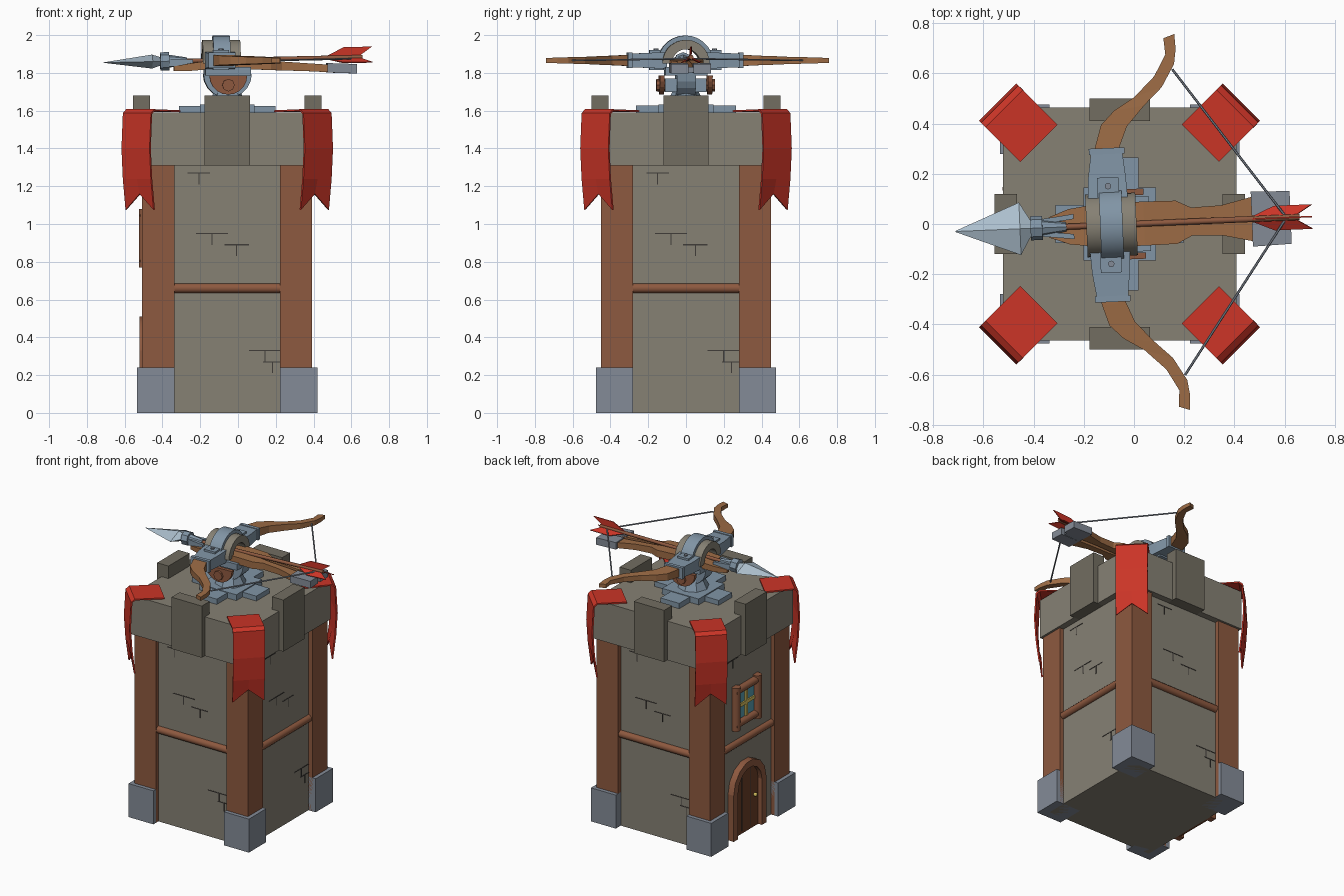
import bpy, bmesh, math
from math import sin, cos, pi
from mathutils import Vector, Matrix

if "Cube" in bpy.data.objects:
    bpy.data.objects.remove(bpy.data.objects["Cube"])

CX = -0.057


def mat(name, r, g, b):
    m = bpy.data.materials.new(name)
    m.diffuse_color = (r, g, b, 1)
    m.use_nodes = True
    m.node_tree.nodes["Principled BSDF"].inputs["Base Color"].default_value = m.diffuse_color
    return m


STONE = mat("stone", .24, .22, .175)
DARK = mat("dark_stone", .17, .155, .12)
CRACK = mat("crack", .05, .045, .04)
WOOD = mat("wood", .27, .10, .05)
BOW = mat("bow_wood", .34, .15, .06)
DOOR = mat("door_wood", .15, .05, .02)
IRON = mat("iron", .23, .26, .31)
STEEL = mat("steel", .22, .30, .38)
TIP = mat("tip_steel", .42, .53, .62)
RED = mat("red", .6, .035, .02)
BLUE = mat("glass", .1, .35, .45)
YELLOW = mat("yellow", .7, .55, .12)


# Skin a stack of equal-length rings, capping both ends
def loft(name, rings, m, smooth=False):
    bm = bmesh.new()
    vs = [[bm.verts.new(p) for p in r] for r in rings]
    n = len(vs[0])
    for a, b in zip(vs, vs[1:]):
        for i in range(n):
            j = (i + 1) % n
            bm.faces.new((a[i], a[j], b[j], b[i]))
    bm.faces.new(vs[0])
    bm.faces.new(vs[-1])
    bmesh.ops.recalc_face_normals(bm, faces=bm.faces)
    me = bpy.data.meshes.new(name)
    bm.to_mesh(me)
    bm.free()
    if smooth:
        for p in me.polygons:
            p.use_smooth = True
        me.set_sharp_from_angle(angle=math.radians(40))
    me.materials.append(m)
    o = bpy.data.objects.new(name, me)
    bpy.context.collection.objects.link(o)
    return o


def box(name, x0, x1, y0, y1, z0, z1, m):
    return loft(name, [[(x0, y0, z), (x1, y0, z), (x1, y1, z), (x0, y1, z)] for z in (z0, z1)], m)


def tube(name, p, q, r, m, r2=None, n=12):
    p, q = Vector(p), Vector(q)
    rot = (q - p).to_track_quat('Z', 'Y')
    ring = lambda c, k: [c + rot @ Vector((k * cos(2 * pi * i / n), k * sin(2 * pi * i / n), 0)) for i in range(n)]
    return loft(name, [ring(p, r), ring(q, r if r2 is None else r2)], m, n > 6)


# Arch with a rectangular section standing in the yz plane
def arch(name, x0, x1, ri, ro, zc, m, n=14, yc=0, sz=1):
    rings = []
    for i in range(n + 1):
        c, s = cos(pi * i / n), sin(pi * i / n) * sz
        rings.append([(x, yc + r * c, zc + r * s) for x, r in ((x0, ri), (x1, ri), (x1, ro), (x0, ro))])
    return loft(name, rings, m, True)


def turn(o, k):
    o.data.transform(Matrix.Translation((CX, 0, 0)) @ Matrix.Rotation(k * pi / 2, 4, 'Z'))
    return o


# Tower walls and cap
box("tower_wall", CX - .42, CX + .42, -.42, .42, 0, 1.4, STONE)
box("tower_cap", CX - .465, CX + .465, -.465, .465, 1.31, 1.59, STONE)

# Short brick joints: (x centre, z, length)
joints = [(-.08, .95, .17), (.05, .89, .13), (.20, .33, .17), (.29 - .05, .27, .1), (-.15, 1.27, .12)]
for k in range(4):
    turn(box("battlement", -.12, .12, -.5, -.41, 1.31, 1.68, DARK), k)
    turn(box("corner_post", .28, .45, -.45, -.28, .002, 1.31, WOOD), k)
    turn(box("post_foot", .28, .477, -.477, -.28, 0, .24, IRON), k)
    turn(tube("cross_beam", (-.3, -.42, .66), (.3, -.42, .66), .026, WOOD), k)
    for x, z, w in joints:
        if k == 3 and z < 1.2:
            continue
        turn(box("brick_joint", x - w / 2, x + w / 2, -.422, -.41, z - .003, z + .003, CRACK), k)
        turn(box("brick_joint_end", x - .003, x + .003, -.422, -.41, z - .06, z, CRACK), k)

    # Draped corner banner with a forked end
    bm = bmesh.new()
    grid = []
    prof = [(.455, 1.597), (.65, 1.603), (.672, 1.585), (.682, 1.4), (.672, 1.24), (.652, 1.075)]
    for i, (d, z) in enumerate(prof):
        grid.append([bm.verts.new((d, u * .105, z + (.085 if i == 5 and u == 0 else 0))) for u in (-1, 0, 1)])
    for a, b in zip(grid, grid[1:]):
        for j in (0, 1):
            bm.faces.new((a[j], b[j], b[j + 1], a[j + 1]))
    bmesh.ops.transform(bm, matrix=Matrix.Rotation(pi / 4, 4, 'Z'), verts=bm.verts)
    me = bpy.data.meshes.new("banner")
    bm.to_mesh(me)
    bm.free()
    me.materials.append(RED)
    banner = bpy.data.objects.new("banner", me)
    bpy.context.collection.objects.link(banner)
    turn(banner, k)
    sol = banner.modifiers.new("thick", 'SOLIDIFY')
    sol.thickness, sol.offset = .01, 0

# Door on the left side
X, Y = CX - .42, .02
outline = [(Y + .15 * cos(pi * i / 10), .33 + .15 * sin(pi * i / 10)) for i in range(11)]
outline = [(Y + .15, 0)] + outline + [(Y - .15, 0)]
loft("door", [[(x, y, z) for y, z in outline] for x in (X + .01, X - .015)], DOOR)
arch("door_arch", X - .045, X, .135, .185, .33, WOOD, 7, Y)
for s in (1, -1):
    box("door_jamb", X - .045, X, Y + s * .16 - .025, Y + s * .16 + .025, 0, .33, WOOD)
    box("plank_gap", X - .017, X, Y + s * .05 - .003, Y + s * .05 + .003, .02, .45, CRACK)
bpy.ops.mesh.primitive_uv_sphere_add(segments=10, ring_count=6, radius=.014, location=(X - .025, Y - .09, .23))
bpy.context.object.name = "door_knob"
bpy.context.object.data.materials.append(YELLOW)

# Window above the door
box("window_glass", X - .01, X + .01, Y - .11, Y + .11, .8, 1.05, BLUE)
box("window_bar_upright", X - .02, X, Y - .012, Y + .012, .8, 1.05, YELLOW)
box("window_bar_level", X - .02, X, Y - .11, Y + .11, .915, .939, YELLOW)
for s in (1, -1):
    tube("window_side", (X - .018, Y + s * .12, .77), (X - .018, Y + s * .12, 1.08), .03, WOOD)
    tube("window_rail", (X - .016, Y - .14, .925 + s * .12), (X - .016, Y + .14, .925 + s * .12), .026, WOOD)

# Iron turntable plate
box("plate_long", CX - .255, CX + .255, -.075, .075, 1.58, 1.625, STEEL)
box("plate_cross", CX - .075, CX + .075, -.265, .265, 1.58, 1.628, STEEL)
box("plate_centre", CX - .145, CX + .145, -.145, .145, 1.58, 1.632, STEEL)

# Everything below is turned slightly as one weapon
before = set(bpy.data.objects)
tube("pedestal", (CX, 0, 1.62), (CX, 0, 1.72), .11, STEEL, .06, 8)
half = lambda r, y, zc, n=10: [(CX + r * cos(pi + pi * i / n), y, zc + r * sin(pi + pi * i / n)) for i in range(n + 1)]
loft("pivot_disc", [half(.128, y, 1.795) for y in (-.05, .05)], STEEL)
box("saddle", CX - .12, CX + .12, -.11, .11, 1.785, 1.83, STEEL)
for s in (1, -1):
    box("pivot_bracket", CX - .045, CX + .045, min(s * .05, s * .11), max(s * .05, s * .11), 1.7, 1.77, STEEL)
    loft("pivot_cheek", [half(.1, s * y, 1.785) for y in (.115, .14)], WOOD)
    tube("pivot_bolt", (CX, s * .1, 1.735), (CX, s * .155, 1.735), .033, WOOD, n=8)

    # Stock rail: x, inner y, outer y, bottom z, top z
    stock = [(-.34, .012, .04, 1.81, 1.835), (-.26, .012, .07, 1.81, 1.85), (-.15, 0, .085, 1.82, 1.865),
             (.04, 0, .088, 1.82, 1.87), (.17, .006, .086, 1.815, 1.865), (.23, .01, .056, 1.813, 1.86),
             (.35, .012, .06, 1.81, 1.852), (.5, .012, .095, 1.803, 1.842)]
    loft("stock_rail", [[(x, s * a, b), (x, s * c, b), (x, s * c, t), (x, s * a, t)] for x, a, c, b, t in stock], BOW)

    # Bow limb: rear and front edge points, thickness
    limb = [(-.15, .28, -.05, .28, .06), (-.14, .32, -.045, .31, .058), (-.115, .4, -.012, .39, .05),
            (-.06, .455, .06, .47, .045), (.022, .505, .133, .54, .038), (.105, .585, .186, .63, .034),
            (.153, .67, .195, .69, .03), (.148, .735, .192, .75, .026)]
    loft("bow_limb", [[(a, s * b, 1.866 - h / 2), (c, s * d, 1.866 - h / 2), (c, s * d, 1.866 + h / 2),
                       (a, s * b, 1.866 + h / 2)] for a, b, c, d, h in limb], BOW)
    sock = [(.1, -.18, -.02, .045), (.19, -.175, -.025, .04), (.29, -.16, -.035, .036)]
    loft("limb_socket", [[(a, s * y, 1.866 - h), (b, s * y, 1.866 - h), (b, s * y, 1.866 + h), (a, s * y, 1.866 + h)]
                         for y, a, b, h in sock], STEEL)
    y0, y1 = sorted((s * .283, s * .307))
    box("socket_rim", -.168, -.026, y0, y1, 1.825, 1.907, STEEL)
    y0, y1 = sorted((s * .11, s * .19))
    box("socket_strap", -.14, -.055, y0, y1, 1.815, 1.92, STEEL)
    tube("socket_bolt", (-.097, s * .155, 1.91), (-.097, s * .155, 1.928), .013, IRON, n=8)
    tube("bowstring", (.178, s * .61, 1.866), (.6, s * .012, 1.875), .005, IRON, n=6)
    loft("nose_prong", [[(x, s * a, z), (x, s * (a + .02), z), (x, s * (a + .02), z + .04), (x, s * a, z + .04)]
                        for x, a, z in ((-.39, .012, 1.835), (-.24, .03, 1.83))], STEEL)

# Stock butt with a notch
for s in (1, -1):
    loft("stock_butt", [[(x, s * .014, z), (x, s * w, z), (x, s * w, z + .05), (x, s * .014, z + .05)]
                        for x, w, z in ((.47, .11, 1.802), (.625, .105, 1.797))], IRON)
box("butt_floor", .47, .6, -.02, .02, 1.802, 1.83, IRON)

# Stone arch with a metal band over the bolt
arch("housing_arch", -.19, .01, .075, .125, 1.85, STONE)
arch("housing_band", -.135, -.045, .11, .148, 1.85, STEEL)

# Bolt
zt = lambda x: 1.8695 + .021 * x
tube("bolt_shaft", (-.44, 0, zt(-.44)), (.66, 0, zt(.66)), .012, WOOD)
tube("bolt_collar", (-.412, 0, zt(-.41)), (-.365, 0, zt(-.365)), .048, STEEL, n=8)
tube("collar_taper", (-.37, 0, zt(-.37)), (-.27, 0, zt(-.27)), .035, STEEL, .018, n=8)
head = [(-.713, .002, .001), (-.455, .105, .037), (-.405, .02, .02)]
loft("bolt_head", [[(x, w, zt(x)), (x, 0, zt(x) + h), (x, -w, zt(x)), (x, 0, zt(x) - h)] for x, w, h in head], TIP)
for a in (90, 210, 330):
    c, s = cos(math.radians(a)), sin(math.radians(a))
    fin = [(.46, .005), (.56, .055), (.71, .055), (.64, .005)]
    loft("fletching", [[(x, r * c - t * s, zt(x) + r * s + t * c) for x, r in fin] for t in (-.003, .003)], RED)

for o in set(bpy.data.objects) - before:
    o.rotation_euler.z = math.radians(2.4)
